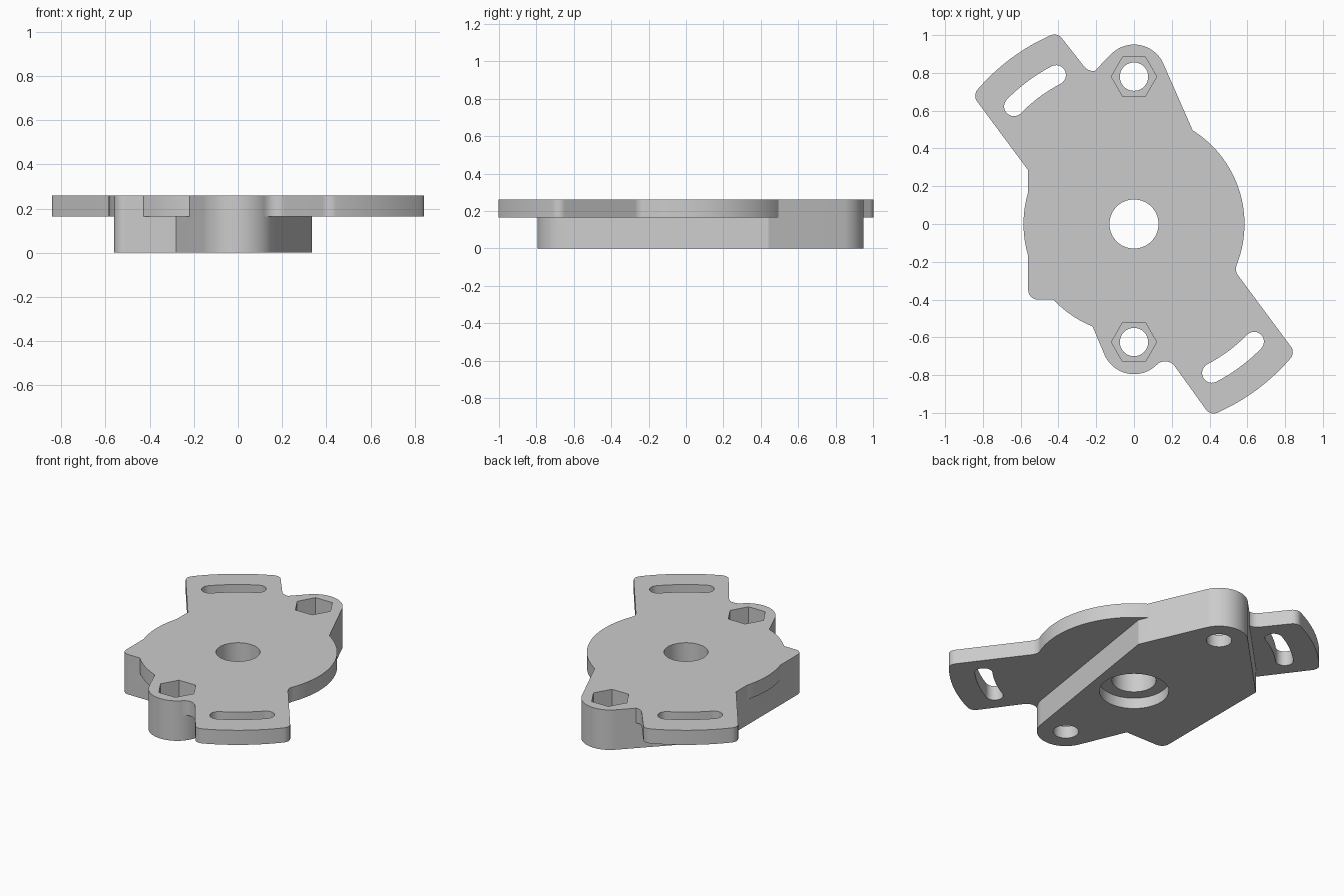
import bpy, bmesh
from math import sin, cos, radians, degrees, sqrt, atan2

cube = bpy.data.objects.get("Cube")
if cube:
    bpy.data.objects.remove(cube, do_unlink=True)

TOP, PLATE_Z = 0.26, 0.165
UPPER, LOWER = (0, 0.78), (0, -0.625)   # lug centres
LUG_R, DISK_R, TAB_R, TAB_W = 0.17, 0.585, 1.092, 0.28


def arc(c, r, a, b, n=12):
    return [(c[0] + r * cos(radians(a + (b - a) * i / n)),
             c[1] + r * sin(radians(a + (b - a) * i / n))) for i in range(n + 1)]


def prism(name, outline, z0, z1):
    bm = bmesh.new()
    face = bm.faces.new([bm.verts.new((x, y, z0)) for x, y in outline])
    ext = bmesh.ops.extrude_face_region(bm, geom=[face])["geom"]
    verts = [g for g in ext if isinstance(g, bmesh.types.BMVert)]
    bmesh.ops.translate(bm, verts=verts, vec=(0, 0, z1 - z0))
    bmesh.ops.recalc_face_normals(bm, faces=bm.faces)
    mesh = bpy.data.meshes.new(name)
    bm.to_mesh(mesh)
    bm.free()
    obj = bpy.data.objects.new(name, mesh)
    bpy.context.collection.objects.link(obj)
    return obj


def combine(target, other, operation):
    mod = target.modifiers.new("combine", "BOOLEAN")
    mod.operation, mod.solver, mod.object = operation, "EXACT", other
    bpy.context.view_layer.objects.active = target
    bpy.ops.object.modifier_apply(modifier=mod.name)
    bpy.data.objects.remove(other, do_unlink=True)


def tab(angle):
    """Outer tab end with rounded corners, then the fillet back to the disk."""
    def at(u, v):
        c, s = cos(radians(angle)), sin(radians(angle))
        return (u * c - v * s, u * s + v * c)
    f, g = 0.05, 0.06
    v = TAB_W - f
    u = sqrt((TAB_R - f) ** 2 - v * v)
    t = degrees(atan2(v, u))
    w = TAB_W + g
    q = sqrt((DISK_R + g) ** 2 - w * w)
    s = degrees(atan2(w, q))
    return (arc(at(u, -v), f, angle - 90, angle - t, 8)
            + arc((0, 0), TAB_R, angle - t, angle + t, 20)[1:-1]
            + arc(at(u, v), f, angle + t, angle + 90, 8)
            + arc(at(q, w), g, angle - 90, angle + s - 180, 8)), angle + s


# Thick body: two lugs joined by straight walls
lug_arc = arc(UPPER, LUG_R, 23.7, 135.7, 28)
body = prism("mount_body",
             lug_arc + [(-0.56, 0.45)]
             + arc((-0.51, -0.35), 0.05, 180, 270, 8)
             + [(-0.28, -0.4)]
             + arc(LOWER, LUG_R, 203.7, 351.3, 36)
             + [(0.335, 0.44)], 0, TOP)

# Thin upper plate: disk with two opposite slotted tabs
TILT = -53.4
tab_a, start_a = tab(TILT)
tab_b, start_b = tab(TILT + 180)
plate = prism("mounting_plate",
              arc((0.165, -0.79), 0.063, 135, TILT + 90, 8) + tab_a
              + arc((0, 0), DISK_R, start_a, 70, 40)[1:] + [UPPER]
              + arc(UPPER, LUG_R, 135.7, 156.6, 6)
              + arc((-0.215, 0.873), 0.063, 336.6, TILT + 270, 8)[1:] + tab_b
              + arc((0, 0), DISK_R, start_b, 255, 40)[1:] + [LOWER],
              PLATE_Z, TOP)
combine(body, plate, "UNION")

# Centre bore with a wider recess underneath
combine(body, prism("bore", arc((0, 0), 0.13, 0, 360, 64)[:-1], -0.1, 0.4), "DIFFERENCE")
combine(body, prism("recess", arc((0, 0), 0.205, 0, 360, 64)[:-1], -0.1, 0.07), "DIFFERENCE")

# Bolt holes with hexagonal nut pockets
for lug in (UPPER, LOWER):
    combine(body, prism("hole", arc(lug, 0.075, 0, 360, 40)[:-1], -0.1, 0.4), "DIFFERENCE")
    combine(body, prism("pocket", arc(lug, 0.12, 0, 360, 6)[:-1], 0.08, 0.4), "DIFFERENCE")

# Curved adjustment slots
SLOT_R, HALF, SWEEP = 0.89, 0.052, 9
for mid in (TILT, TILT + 180):
    a, b = mid - SWEEP, mid + SWEEP
    ends = [(SLOT_R * cos(radians(t)), SLOT_R * sin(radians(t))) for t in (a, b)]
    outline = (arc((0, 0), SLOT_R + HALF, a, b)
               + arc(ends[1], HALF, b, b + 180)[1:-1]
               + arc((0, 0), SLOT_R - HALF, b, a)
               + arc(ends[0], HALF, a + 180, a + 360)[1:-1])
    combine(body, prism("slot", outline, 0, 0.4), "DIFFERENCE")

# Single grey material
grey = bpy.data.materials.new("light_grey")
grey.use_nodes = True
colour = (0.6, 0.6, 0.6, 1)
grey.diffuse_color = colour
grey.node_tree.nodes["Principled BSDF"].inputs["Base Color"].default_value = colour
body.data.materials.clear()
body.data.materials.append(grey)
for p in body.data.polygons:
    p.material_index = 0

bpy.ops.object.select_all(action="DESELECT")
body.select_set(True)
bpy.context.view_layer.objects.active = body
bpy.ops.object.shade_smooth_by_angle(angle=radians(25))
